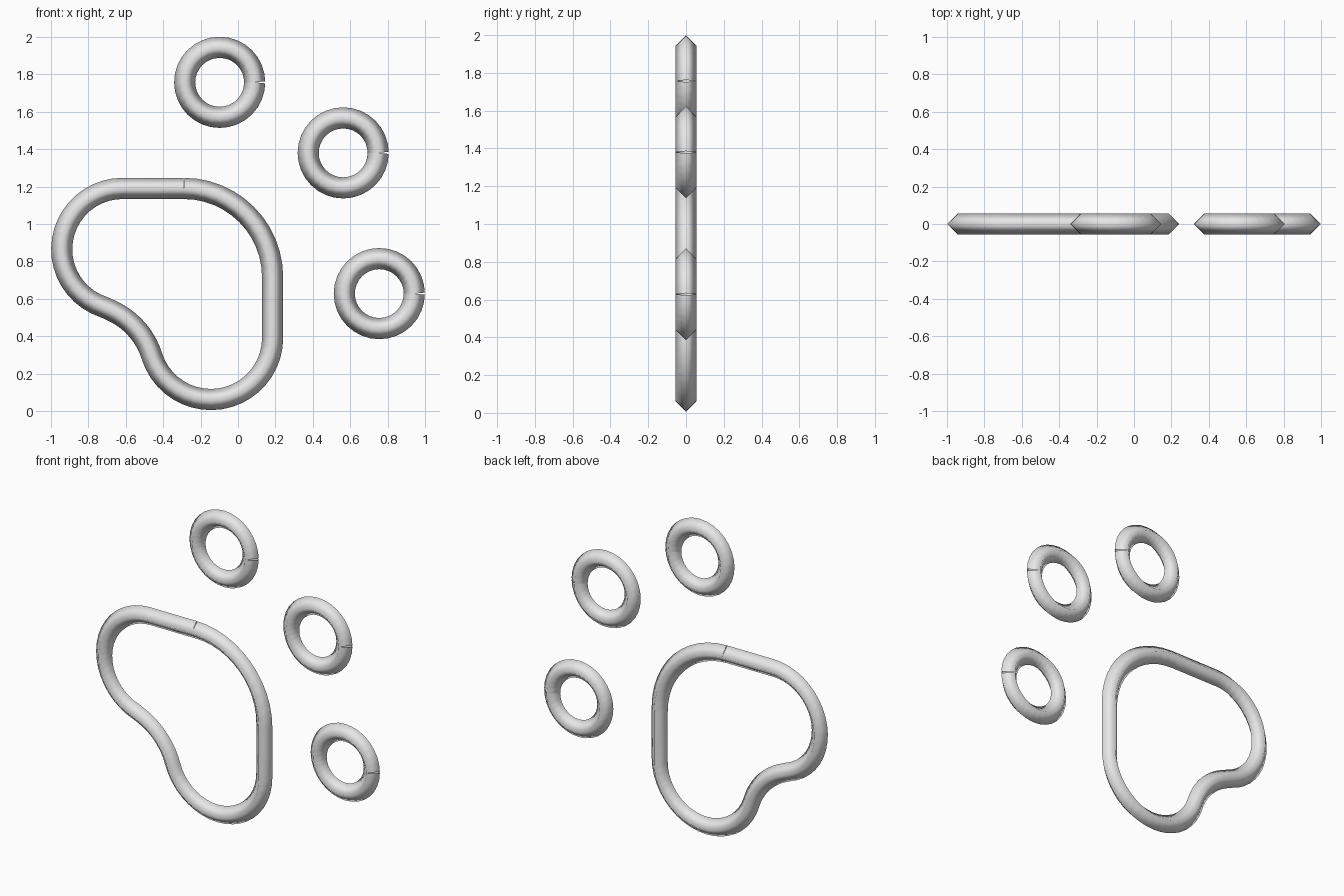
import bpy, bmesh
from math import cos, sin, radians
from mathutils import Vector

if "Cube" in bpy.data.objects:
    bpy.data.objects.remove(bpy.data.objects["Cube"])

TUBE = 0.0565
grey = bpy.data.materials.new("light grey")
grey.diffuse_color = (0.8, 0.8, 0.8, 1)
grey.use_nodes = True
grey.node_tree.nodes["Principled BSDF"].inputs["Base Color"].default_value = grey.diffuse_color


def arc(cx, cz, r, a0, a1, n):
    return [Vector((cx + r * cos(radians(a0 + (a1 - a0) * i / n)), 0,
                    cz + r * sin(radians(a0 + (a1 - a0) * i / n)))) for i in range(n + 1)]


def tube(name, path):
    """Sweep a diamond section along an open path in the xz plane."""
    bm = bmesh.new()
    dirs = [(b - a).normalized() for a, b in zip(path, path[1:])]
    rings = []
    for i, p in enumerate(path):
        t = (dirs[max(i - 1, 0)] + dirs[min(i, len(dirs) - 1)]).normalized()
        side, depth = Vector((t.z, 0, -t.x)) * TUBE, Vector((0, TUBE, 0))
        rings.append([bm.verts.new(p + o) for o in (side, depth, -side, -depth)])
    for a, b in zip(rings, rings[1:]):
        for k in range(4):
            j = (k + 1) % 4
            bm.faces.new((a[k], a[j], b[j], b[k])).smooth = True
    bmesh.ops.recalc_face_normals(bm, faces=bm.faces)
    me = bpy.data.meshes.new(name)
    bm.to_mesh(me)
    bm.free()
    me.materials.append(grey)
    bpy.context.collection.objects.link(bpy.data.objects.new(name, me))


# Main pad outline: seam at the top, running round through the left lobe
pad = [Vector((-0.29, 0, 1.19))]
pad += arc(-0.617, 0.865, 0.325, 90, 251.9, 20)         # left lobe
pad += arc(-0.841, 0.173, 0.40, 71.9, 17.6, 10)[1:-1]   # concave waist
pad += arc(-0.145, 0.392, 0.33, 197.6, 360, 20)         # bottom lobe
pad += arc(-0.29, 0.715, 0.475, 0, 90, 12)              # large shoulder
tube("pad_outline", pad)

# Toe rings, each open with a small seam on the right
for i, (x, z) in enumerate([(-0.098, 1.757), (0.562, 1.38), (0.755, 0.628)]):
    tube(f"toe_ring_{i + 1}", arc(x, z, 0.187, 0, 360, 32))
